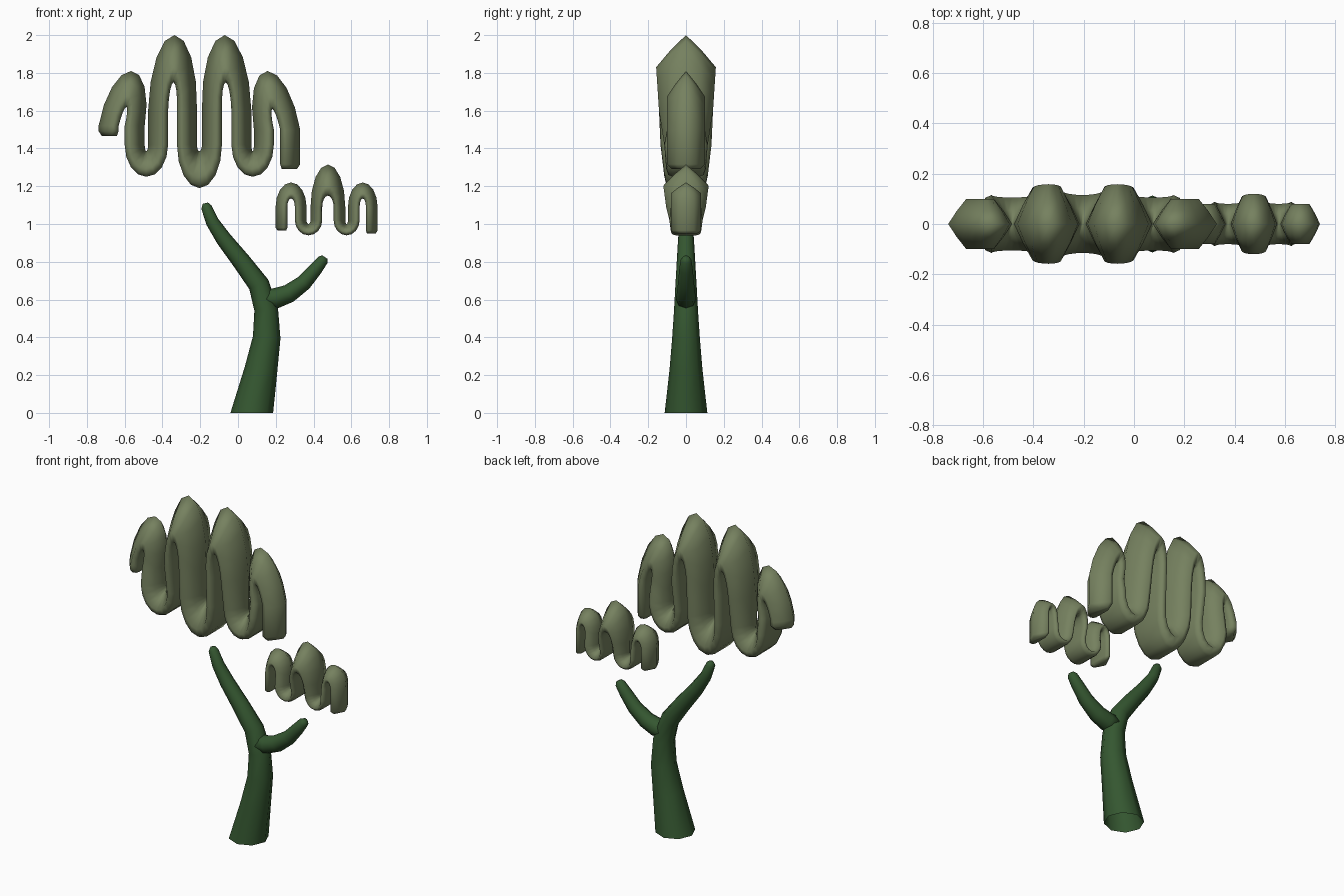
import bpy, bmesh, math
from mathutils import Vector

old = bpy.data.objects.get("Cube")
if old:
    bpy.data.objects.remove(old)


def material(name, color):
    m = bpy.data.materials.new(name)
    m.use_nodes = True
    m.diffuse_color = (*color, 1)
    bsdf = m.node_tree.nodes["Principled BSDF"]
    bsdf.inputs["Base Color"].default_value = (*color, 1)
    bsdf.inputs["Roughness"].default_value = 0.8
    return m


BARK = material("dark green bark", (0.035, 0.095, 0.03))
LEAF = material("olive foliage", (0.18, 0.22, 0.115))


def skin(name, rings, mat, cap_start=True):
    """Bridge a list of equal rings into one smooth tube."""
    bm = bmesh.new()
    loops = [[bm.verts.new(p) for p in ring] for ring in rings]
    n = len(loops[0])
    for a, b in zip(loops, loops[1:]):
        for i in range(n):
            j = (i + 1) % n
            bm.faces.new((a[i], a[j], b[j], b[i]))
    if cap_start:
        bm.faces.new(loops[0][::-1])
    bm.faces.new(loops[-1])
    bmesh.ops.recalc_face_normals(bm, faces=bm.faces)
    me = bpy.data.meshes.new(name)
    bm.to_mesh(me)
    bm.free()
    me.materials.append(mat)
    for p in me.polygons:
        p.use_smooth = True
    ob = bpy.data.objects.new(name, me)
    bpy.context.collection.objects.link(ob)


def limb(name, path, cap_start=True, sides=8):
    """Round tapering tube through (x, z, radius) points in the y = 0 plane."""
    pts = [Vector((x, 0, z)) for x, z, r in path]
    rings = []
    for i, (x, z, r) in enumerate(path):
        t = (pts[min(i + 1, len(pts) - 1)] - pts[max(i - 1, 0)]).normalized()
        if i == 0 and not cap_start:
            t = Vector((0, 0, 1))
        side = Vector((t.z, 0, -t.x))
        rings.append([pts[i] + side * r * math.cos(a) + Vector((0, r * math.sin(a), 0))
                      for a in (math.tau * k / sides for k in range(sides))])
    skin(name, rings, BARK, cap_start)


# Half section: (fraction from ridge edge to flat edge, fraction of depth)
HALF = [(0.32, 0.52), (0.68, 1), (0.92, 0.9), (1, 0.68)]


def section(ridge, flat, depth):
    """Section with a pointed ridge on one edge and a rounded flat on the other."""
    p, q = Vector(ridge), Vector(flat)
    half = [(p.lerp(q, t), Vector((0, depth * d, 0))) for t, d in HALF]
    return [p] + [c + y for c, y in half] + [c - y for c, y in reversed(half)]


def shrink(ring, factor, dz):
    c = sum(ring, Vector()) / len(ring)
    return [c + (v - c) * factor + Vector((0, 0, dz)) for v in ring]


def foliage(name, pillars, half, turns, end_z, steps=8):
    """Winding ribbon: each turn is (spring z, outer z, inner z, spring depth, peak depth, lean)."""
    rings = []
    for i, (spring, outer, inner, d0, d1, lean) in enumerate(turns):
        a, b = pillars[i], pillars[i + 1]
        cx, gap = (a + b) / 2, (b - a) / 2
        for k in range(steps + 1):
            t = math.pi * k / steps
            c, s = -math.cos(t), math.sin(t)
            out = (cx + (gap + half) * c + lean * s, 0, spring + (outer - spring) * s)
            inn = (cx + (gap - half) * c + lean * s / 2, 0, spring + (inner - spring) * s)
            ridge, flat = (inn, out) if i % 2 else (out, inn)
            rings.append(section(ridge, flat, d0 + (d1 - d0) * s))
    # blunt rounded ends
    ends = []
    for at, sign in ((0, -1), (-1, 1)):
        x, z = pillars[at], end_z[at] + half / 2
        ring = section((x + sign * half, 0, z), (x - sign * half, 0, z), turns[at][3])
        ends.append([shrink(ring, 0.75, -half / 2), ring])
    skin(name, ends[0] + rings + ends[1][::-1], LEAF)


# Trunk and side branch
limb("trunk", [(0.073, 0, 0.113), (0.122, 0.23, 0.087), (0.152, 0.4, 0.073), (0.149, 0.55, 0.063),
               (0.11, 0.68, 0.056), (0.02, 0.8, 0.049), (-0.075, 0.92, 0.042),
               (-0.135, 1.01, 0.035), (-0.168, 1.09, 0.028), (-0.173, 1.11, 0.014)], False)
limb("side_branch", [(0.14, 0.6, 0.054), (0.2, 0.607, 0.054), (0.27, 0.632, 0.049), (0.35, 0.69, 0.042),
                     (0.41, 0.76, 0.036), (0.45, 0.81, 0.029), (0.46, 0.825, 0.016)])

# Large and small foliage clusters
side_dip = (1.42, 1.25, 1.385, 0.115, 0.105, 0)
mid_dip = (1.42, 1.19, 1.385, 0.135, 0.115, 0)
foliage("large_foliage", [-0.685, -0.547, -0.423, -0.27, -0.138, 0.018, 0.137, 0.276], 0.053,
        [(1.52, 1.81, 1.62, 0.1, 0.1, 0.05), side_dip,
         (1.6, 2.0, 1.75, 0.143, 0.158, 0.01), mid_dip,
         (1.6, 2.0, 1.75, 0.143, 0.158, -0.01), side_dip,
         (1.5, 1.81, 1.61, 0.1, 0.1, -0.05)], (1.465, 1.29))
small_dip = (1.02, 0.94, 1.0, 0.088, 0.08, 0)
small_side = (1.09, 1.22, 1.135, 0.08, 0.08, 0)
foliage("small_foliage", [0.23, 0.332, 0.415, 0.537, 0.613, 0.708], 0.031,
        [small_side, small_dip, (1.09, 1.315, 1.15, 0.105, 0.12, 0), small_dip, small_side],
        (0.965, 0.95))
